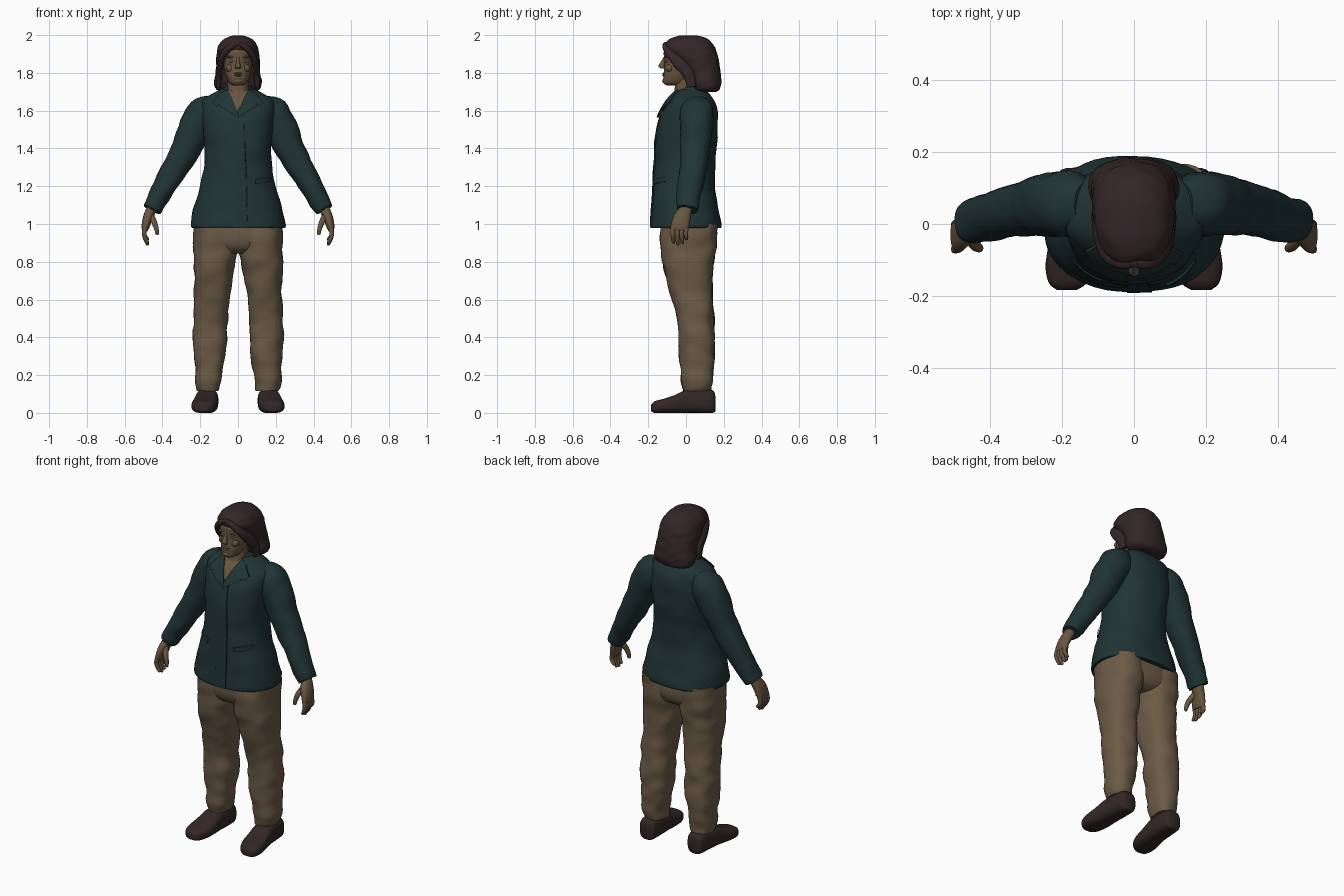
import bpy, bmesh, math
from mathutils import Vector, noise
from mathutils.bvhtree import BVHTree

cube = bpy.data.objects.get("Cube")
if cube:
    bpy.data.objects.remove(cube)

built = []


def material(name, rgb):
    m = bpy.data.materials.new(name)
    m.use_nodes = True
    m.diffuse_color = (*rgb, 1)
    bsdf = m.node_tree.nodes["Principled BSDF"]
    bsdf.inputs["Base Color"].default_value = (*rgb, 1)
    bsdf.inputs["Roughness"].default_value = 0.8
    return m


GREEN = material("jacket_green", (.0145, .034, .035))
TAN = material("trouser_tan", (.15, .105, .062))
SKIN = material("skin", (.14, .092, .05))
HAIR = material("hair_brown", (.034, .019, .021))
SHOE = material("shoe_brown", (.033, .020, .019))


def finish(name, bm, mat):
    bmesh.ops.recalc_face_normals(bm, faces=bm.faces)
    me = bpy.data.meshes.new(name)
    bm.to_mesh(me)
    bm.free()
    me.materials.append(mat)
    ob = bpy.data.objects.new(name, me)
    bpy.context.collection.objects.link(ob)
    built.append(ob)
    return ob


def spline(rows, steps):
    """Catmull-Rom interpolation through the station rows."""
    out = []
    for i in range(len(rows) - 1):
        a, b, c, d = (rows[max(i - 1, 0)], rows[i], rows[i + 1], rows[min(i + 2, len(rows) - 1)])
        for k in range(steps):
            t = k / steps
            out.append([.5 * (2 * q + (r - p) * t + (2 * p - 5 * q + 4 * r - s) * t * t
                              + (3 * q - p - 3 * r + s) * t ** 3)
                        for p, q, r, s in zip(a, b, c, d)])
    return out + [list(rows[-1])]


def loft(name, rows, mat, normal=None, up=(0, 1, 0), power=2.2, sides=32, steps=4,
         fold=0, freq=12, flip=1):
    """Skin over rings; each row is x, y, z, half width, half depth."""
    rings = spline([(r[0] * flip, *r[1:]) for r in rows], steps)
    bm = bmesh.new()
    loops = []
    for i, (x, y, z, rx, ry) in enumerate(rings):
        c = Vector((x, y, z))
        if normal:
            t = Vector(normal)
        else:
            lo, hi = rings[max(i - 1, 0)], rings[min(i + 1, len(rings) - 1)]
            t = (Vector(hi[:3]) - Vector(lo[:3])).normalized()
        v = Vector(up)
        v = (v - t * v.dot(t)).normalized()
        u = v.cross(t)
        loop = []
        for k in range(sides):
            a = math.tau * k / sides
            ca, sa = math.cos(a), math.sin(a)
            d = (u * math.copysign(abs(ca) ** (2 / power), ca) * max(rx, .002)
                 + v * math.copysign(abs(sa) ** (2 / power), sa) * max(ry, .002))
            p = c + d
            if fold:
                p += d.normalized() * fold * noise.noise(Vector((p.x, p.y, p.z * 1.3)) * freq)
            loop.append(bm.verts.new(p))
        loops.append(loop)
    for a, b in zip(loops, loops[1:]):
        for k in range(sides):
            n = (k + 1) % sides
            bm.faces.new((a[k], a[n], b[n], b[k]))
    bm.faces.new(loops[0])
    bm.faces.new(loops[-1])
    return finish(name, bm, mat)


def stack(name, rows, mat, **kw):
    """Upright loft; each row is z, front y, back y, half width."""
    return loft(name, [(0, (f + b) / 2, z, w, (b - f) / 2) for z, f, b, w in rows],
                mat, normal=(0, 0, 1), **kw)


def blob(name, loc, size, mat):
    bm = bmesh.new()
    bmesh.ops.create_uvsphere(bm, u_segments=16, v_segments=10, radius=1)
    bmesh.ops.scale(bm, vec=size, verts=bm.verts)
    bmesh.ops.translate(bm, vec=loc, verts=bm.verts)
    return finish(name, bm, mat)


# Jacket body
jacket = stack("jacket_body", [
    (.98, -.185, .185, .245), (1.0, -.187, .188, .25), (1.1, -.18, .17, .23),
    (1.22, -.17, .15, .195), (1.32, -.165, .155, .178), (1.43, -.163, .168, .178),
    (1.53, -.148, .168, .19), (1.6, -.122, .162, .198), (1.65, -.09, .15, .19),
    (1.685, -.062, .13, .145), (1.715, -.035, .1, .085)], GREEN,
    power=2.3, sides=48, fold=.007, freq=9)
body_tree = BVHTree.FromPolygons([v.co for v in jacket.data.vertices],
                                 [p.vertices[:] for p in jacket.data.polygons])


def plate(name, outline, mat, lift, thick=.008):
    """Thin panel laid on the front of the jacket; outline is in x, z."""
    bm = bmesh.new()
    bm.faces.new([bm.verts.new((x, 0, z)) for x, z in outline])
    bmesh.ops.triangulate(bm, faces=bm.faces)
    bmesh.ops.subdivide_edges(bm, edges=bm.edges, cuts=7, use_grid_fill=True)
    for v in bm.verts:
        hit = body_tree.ray_cast(Vector((v.co.x, -1, v.co.z)), Vector((0, 1, 0)))[0]
        v.co.y = (hit.y if hit else -.04) - lift
    bmesh.ops.solidify(bm, geom=bm.faces[:], thickness=thick)
    return finish(name, bm, mat)


# Jacket front: open neck, overlap panel, lapels, collar points, pockets
plate("neck_opening", [(-.062, 1.71), (.062, 1.71), (.03, 1.645), (-.005, 1.6), (-.03, 1.645)],
      SKIN, .004, .004)
plate("front_overlap", [(-.02, .982), (.05, .982), (.045, 1.3), (.03, 1.585), (-.018, 1.585)],
      GREEN, .005)
for side, s in (("left", 1), ("right", -1)):
    plate(side + "_lapel", [(s * x, z) for x, z in
          ((.035, 1.675), (.085, 1.655), (.1, 1.625), (.06, 1.6), (0, 1.565), (.004, 1.6))],
          GREEN, .012)
    plate(side + "_collar_point", [(s * x, z) for x, z in
          ((.055, 1.712), (.085, 1.7), (.135, 1.645), (.115, 1.622), (.035, 1.675))],
          GREEN, .014)
    plate(side + "_pocket_flap", [(s * x, z) for x, z in
          ((.09, 1.235), (.17, 1.25), (.172, 1.225), (.09, 1.21))], GREEN, .005)

# Neck and back collar
stack("neck", [(1.62, -.06, .06, .055), (1.68, -.068, .06, .062), (1.71, -.06, .05, .056),
               (1.78, -.06, .06, .054)], SKIN)
stack("back_collar", [(1.68, -.04, .125, .115), (1.71, -.03, .108, .085),
                      (1.73, -.015, .095, .068)], GREEN)

# Head and facial features
stack("head", [(1.733, -.1, -.04, .02), (1.745, -.119, .01, .043), (1.775, -.12, .05, .06),
               (1.81, -.117, .08, .071), (1.845, -.114, .09, .076), (1.88, -.117, .09, .078),
               (1.92, -.115, .09, .074), (1.96, -.08, .07, .05)], SKIN, fold=.002, freq=30)
loft("nose", [(0, -.112, 1.885, .007, .006), (0, -.122, 1.86, .009, .011),
              (0, -.13, 1.835, .015, .016), (0, -.122, 1.822, .013, .008)],
     SKIN, normal=(0, 0, 1), sides=14)
blob("upper_lip", (0, -.116, 1.797), (.023, .01, .005), SKIN)
blob("lower_lip", (0, -.116, 1.787), (.019, .01, .006), SKIN)
blob("chin", (0, -.108, 1.757), (.026, .018, .016), SKIN)
for side, s in (("left", 1), ("right", -1)):
    blob(side + "_eyelid", (s * .032, -.1, 1.862), (.014, .011, .008), SKIN)
    blob(side + "_brow", (s * .034, -.102, 1.884), (.024, .011, .006), SKIN)
    blob(side + "_cheek", (s * .04, -.086, 1.825), (.024, .022, .022), SKIN)
    blob(side + "_ear", (s * .085, -.012, 1.825), (.012, .018, .03), SKIN)

# Bobbed hair with side-swept fringe
stack("hair", [(1.698, .06, .155, .085), (1.712, .035, .178, .115), (1.75, .015, .186, .126),
               (1.8, .002, .183, .117), (1.85, -.04, .176, .115), (1.885, -.078, .17, .114),
               (1.92, -.112, .16, .11), (1.95, -.115, .143, .1), (1.98, -.085, .112, .073),
               (1.995, -.045, .075, .035), (1.999, -.01, .04, .01)],
      HAIR, sides=40, power=2.25, fold=.005, freq=24)
for side, s in (("left", 1), ("right", -1)):
    loft(side + "_fringe", [(-.01, -.1, 1.957, .008, .016), (.035, -.106, 1.94, .016, .02),
                            (.073, -.08, 1.9, .018, .026), (.092, -.035, 1.85, .018, .032),
                            (.1, .015, 1.79, .018, .03), (.104, .03, 1.725, .012, .025)],
         HAIR, sides=16, flip=s)

# Trousers seat
stack("trouser_seat", [(.845, -.08, .1, .06), (.87, -.115, .14, .15), (.93, -.135, .16, .222),
                       (1.05, -.13, .15, .215)], TAN, power=2.6)

for side, s in (("left", 1), ("right", -1)):
    # Trouser leg
    loft(side + "_trouser_leg", [
        (.157, .057, .115, .058, .074), (.158, .058, .15, .066, .08),
        (.152, .058, .27, .08, .09), (.148, .055, .38, .088, .097),
        (.144, .05, .5, .09, .097), (.139, .03, .62, .094, .11),
        (.128, .014, .76, .106, .13), (.118, .012, .88, .117, .146),
        (.118, .015, 1.0, .116, .148)], TAN, normal=(0, 0, 1), power=2.4,
        fold=.011, freq=11, steps=6, flip=s)

    # Shoe
    loft(side + "_shoe", [
        (.16, .155, .05, .03, .042), (.16, .14, .06, .05, .06), (.162, .07, .063, .058, .063),
        (.166, .0, .061, .06, .061), (.172, -.06, .047, .066, .047),
        (.179, -.12, .037, .067, .037), (.184, -.165, .031, .052, .031),
        (.187, -.184, .026, .026, .018)], SHOE, normal=(0, 1, 0), up=(0, 0, 1),
        power=2.9, flip=s)

    # Sleeve with cuff
    loft(side + "_sleeve", [
        (.13, .055, 1.645, .05, .06), (.175, .058, 1.595, .088, .088),
        (.225, .055, 1.51, .09, .088), (.275, .048, 1.4, .078, .079),
        (.345, .036, 1.275, .067, .072), (.405, .018, 1.17, .058, .066),
        (.452, .006, 1.083, .049, .058), (.454, .005, 1.079, .043, .052)],
        GREEN, fold=.007, freq=13, flip=s)

    # Palm, fingers and thumb
    loft(side + "_palm", [
        (.442, .005, 1.11, .027, .034), (.462, -.005, 1.07, .027, .036),
        (.478, -.022, 1.03, .026, .046), (.49, -.033, .985, .021, .048),
        (.492, -.036, .965, .014, .044)], SKIN, sides=20, flip=s)
    for i, finger in enumerate(("index", "middle", "ring", "little")):
        y = -.068 + i * .023
        tip = (.897, .888, .895, .915)[i]
        loft(f"{side}_{finger}_finger", [
            (.49, y, .985, .013, .013), (.497, y - .002, .95, .012, .012),
            (.49, y, (tip + .95) / 2, .011, .011), (.478, y + .002, tip + .004, .008, .008),
            (.476, y + .002, tip, .003, .003)], SKIN, sides=12, flip=s)
    loft(side + "_thumb", [
        (.462, -.03, 1.045, .016, .018), (.444, -.056, 1.01, .015, .016),
        (.432, -.066, .975, .012, .013), (.428, -.068, .948, .009, .009),
        (.428, -.067, .943, .003, .003)], SKIN, sides=12, flip=s)

# Smooth shading with crisp hems
bpy.ops.object.select_all(action="DESELECT")
for ob in built:
    ob.select_set(True)
bpy.context.view_layer.objects.active = jacket
bpy.ops.object.shade_smooth_by_angle(angle=math.radians(40))
